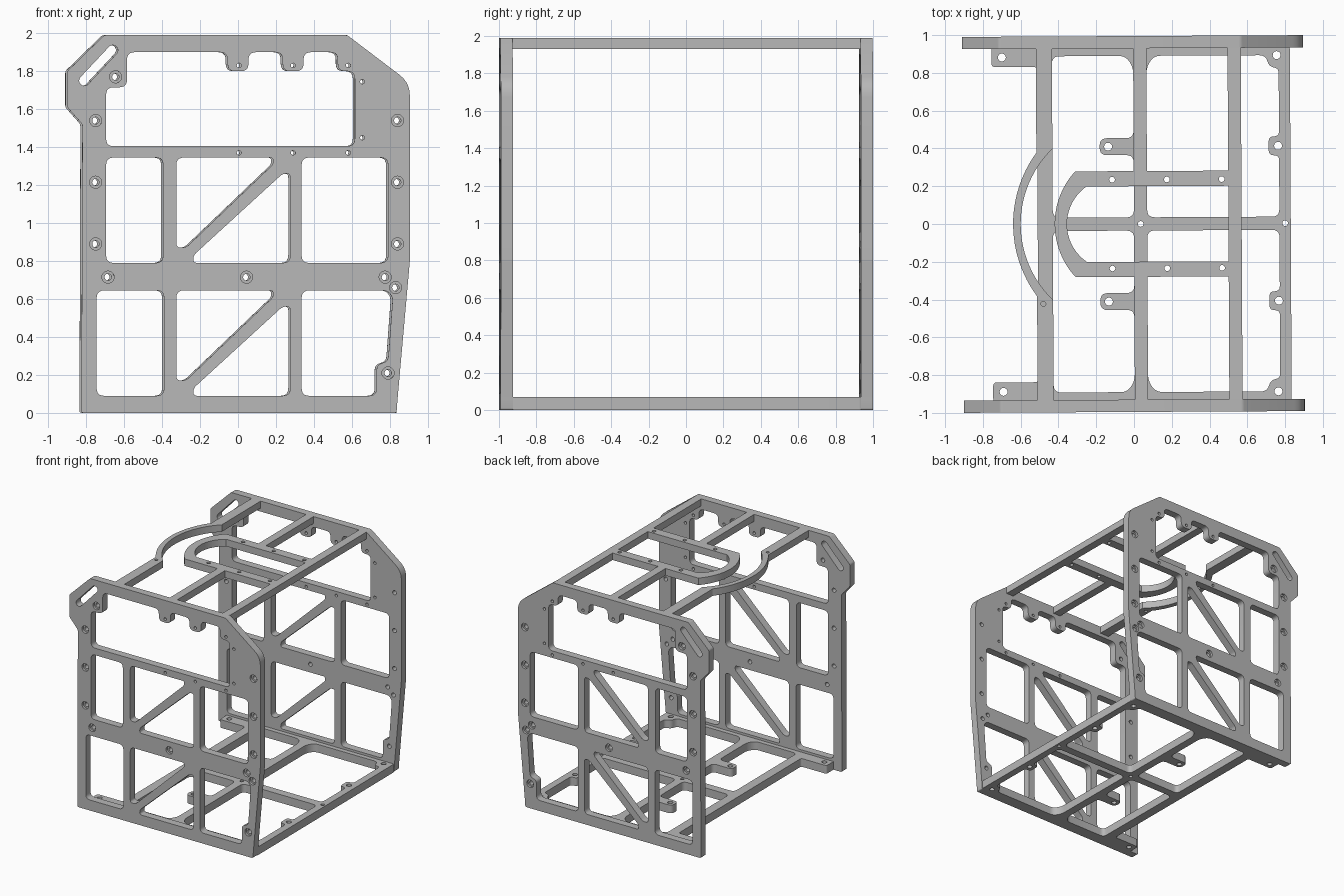
import bpy
import bmesh
import math
from mathutils import Matrix, Vector

if "Cube" in bpy.data.objects:
    bpy.data.objects.remove(bpy.data.objects["Cube"])

SKEW = Matrix.Rotation(math.radians(0.3), 4, "Z")
UPRIGHT = Matrix.Rotation(math.radians(90), 4, "X")

grey = bpy.data.materials.new("machined grey")
grey.use_nodes = True
grey.diffuse_color = (0.48, 0.48, 0.48, 1)
grey.node_tree.nodes["Principled BSDF"].inputs["Base Color"].default_value = (0.48, 0.48, 0.48, 1)


# ---- 2D outline helpers
def rounded(points, radius=0.035, steps=5):
    """Polygon with each corner eased by a short curve."""
    out = []
    for i, p in enumerate(points):
        p = Vector(p)
        a, b = Vector(points[i - 1]) - p, Vector(points[(i + 1) % len(points)]) - p
        r = min(radius, a.length * 0.49, b.length * 0.49)
        a, b = p + a.normalized() * r, p + b.normalized() * r
        for k in range(steps + 1):
            t = k / steps
            out.append(a * (1 - t) ** 2 + p * 2 * t * (1 - t) + b * t * t)
    return out


def rect(x0, y0, x1, y1):
    return [(x0, y0), (x1, y0), (x1, y1), (x0, y1)]


def circle(c, r, n=20):
    return [(c[0] + r * math.cos(math.tau * k / n), c[1] + r * math.sin(math.tau * k / n)) for k in range(n)]


def slot(a, b, r, n=10):
    a, b = Vector(a), Vector(b)
    turn = math.atan2(b.y - a.y, b.x - a.x) + math.pi / 2
    return [c + r * Vector((math.cos(turn + s + math.pi * k / n), math.sin(turn + s + math.pi * k / n)))
            for c, s in ((a, 0), (b, math.pi)) for k in range(n + 1)]


def bow(x, half, sag, n=24):
    """Arc bulging to -x, from y=+half to y=-half."""
    radius = (half * half + sag * sag) / (2 * sag)
    span = math.asin(half / radius)
    cx = x - sag + radius
    return [(cx - radius * math.cos(span - 2 * span * k / n), radius * math.sin(span - 2 * span * k / n))
            for k in range(n + 1)]


def flip(points):
    return [(p[0], -p[1]) for p in points]


# ---- flat slab from an outline and its openings
def slab(name, loops, thick, matrix):
    curve = bpy.data.curves.new(name, "CURVE")
    curve.dimensions, curve.fill_mode, curve.extrude = "2D", "BOTH", thick / 2
    for loop in loops:
        s = curve.splines.new("POLY")
        s.points.add(len(loop) - 1)
        for point, p in zip(s.points, loop):
            point.co = (p[0], p[1], 0, 1)
        s.use_cyclic_u = True
    temp = bpy.data.objects.new(name + " path", curve)
    bpy.context.collection.objects.link(temp)
    deps = bpy.context.evaluated_depsgraph_get()
    mesh = bpy.data.meshes.new_from_object(temp.evaluated_get(deps))
    bpy.data.objects.remove(temp)
    bm = bmesh.new()
    bm.from_mesh(mesh)
    bmesh.ops.remove_doubles(bm, verts=bm.verts, dist=0.0001)
    bmesh.ops.recalc_face_normals(bm, faces=bm.faces)
    bm.to_mesh(mesh)
    bm.free()
    mesh.materials.clear()
    mesh.materials.append(grey)
    obj = bpy.data.objects.new(name, mesh)
    bpy.context.collection.objects.link(obj)
    obj.matrix_world = SKEW @ matrix
    return obj


def bake_cut(obj, cutter):
    mod = obj.modifiers.new("recess", "BOOLEAN")
    mod.operation, mod.solver, mod.object = "DIFFERENCE", "EXACT", cutter
    deps = bpy.context.evaluated_depsgraph_get()
    mesh = bpy.data.meshes.new_from_object(obj.evaluated_get(deps))
    obj.modifiers.clear()
    obj.data = mesh
    bpy.data.objects.remove(cutter)


def at(x, y, z):
    return Matrix.Translation((x, y, z))


# ---- end plates: outline, windows, braces and screw holes
plate_edge = rounded([(-0.83, 0), (0.83, 0), (0.835, 0.07), (0.9, 0.8), (0.9, 1.74), (0.57, 1.99),
                      (-0.71, 1.99), (-0.905, 1.8), (-0.905, 1.61), (-0.825, 1.52)], 0.012)
# ease the upper shoulder more than the other corners
plate_edge = [p for p in plate_edge if (Vector(p) - Vector((0.9, 1.74))).length > 0.02]
shoulder = rounded([(0.9, 1.6), (0.9, 1.74), (0.7, 1.89)], 0.07)[6:12]
first = next(i for i, p in enumerate(plate_edge) if p[1] > 1.9)
plate_edge[first:first] = shoulder

bosses = []
for x in (-0.005, 0.285):
    bosses += [(x - 0.055, 1.9), (x - 0.055, 1.8), (x + 0.055, 1.8), (x + 0.055, 1.9)]
windows = [
    [(-0.7, 1.405), (-0.7, 1.715), (-0.59, 1.715), (-0.59, 1.9)] + bosses
    + [(0.52, 1.9), (0.52, 1.8), (0.61, 1.8), (0.61, 1.405)],
    rect(-0.7, 0.79, -0.4, 1.345),
    rect(0.33, 0.79, 0.785, 1.345),
    rect(-0.75, 0.09, -0.395, 0.645),
    [(0.33, 0.09), (0.725, 0.09), (0.725, 0.255), (0.785, 0.27), (0.81, 0.61), (0.78, 0.645), (0.33, 0.645)],
]
for base in (0.09, 0.79):  # paired triangles either side of each diagonal brace
    top = base + 0.555
    windows.append([(-0.33, top), (0.18, top), (0.18, top - 0.035), (-0.28, base + 0.08), (-0.33, base + 0.08)])
    windows.append([(-0.24, base), (0.27, base), (0.27, top - 0.085), (0.23, top - 0.085), (-0.24, base + 0.04)])

screws = [(x, z) for x in (-0.755, 0.835) for z in (0.89, 1.215, 1.54)]
screws += [(-0.69, 0.715), (0.04, 0.715), (0.77, 0.715), (0.825, 0.66), (-0.65, 1.77), (0.785, 0.21)]
pins = [(x, z) for x in (0, 0.285, 0.575) for z in (1.37, 1.83)] + [(0.65, 1.45), (0.65, 1.745)]

plate_loops = [plate_edge, slot((-0.815, 1.75), (-0.665, 1.91), 0.027)]
plate_loops += [rounded(w, 0.04) for w in windows]
plate_loops += [circle(c, 0.018) for c in screws] + [circle(c, 0.012) for c in pins]

parts = []
for name, side in (("front_plate", -1), ("back_plate", 1)):
    plate = slab(name, plate_loops, 0.065, at(0, side * 0.9625, 0) @ UPRIGHT)
    recess = slab(name + "_recess", [circle(c, 0.032) for c in screws], 0.04, at(0, side * 0.995, 0) @ UPRIGHT)
    recess.hide_render = True
    bake_cut(plate, recess)
    parts.append(plate)

# ---- bottom frame: outline with mounting tabs, four bays, screw holes
half_edge = [(0.83, 0.94), (-0.75, 0.94), (-0.75, 0.835), (-0.51, 0.835)]
bottom_edge = rounded(half_edge + flip(half_edge)[::-1], 0.02)
bay_left = [(-0.43, 0.035), (0, 0.035), (0, 0.365), (-0.18, 0.365), (-0.18, 0.455), (0, 0.455),
            (0, 0.83), (-0.04, 0.89), (-0.43, 0.89)]
bay_right = [(0.07, 0.035), (0.77, 0.035), (0.77, 0.36), (0.715, 0.36), (0.715, 0.46), (0.77, 0.46),
             (0.77, 0.82), (0.72, 0.83), (0.7, 0.89), (0.11, 0.89), (0.07, 0.83)]
bottom_loops = [bottom_edge, circle((0.035, 0), 0.015), circle((0.8, 0), 0.015)]
for bay in (bay_left, bay_right):
    bottom_loops += [rounded(bay, 0.04), rounded(flip(bay), 0.04)]
for c in ((-0.695, 0.885), (-0.135, 0.41), (0.76, 0.89), (0.765, 0.41)):
    bottom_loops += [circle(c, 0.021), flip(circle(c, 0.021))]
parts.append(slab("bottom_frame", bottom_loops, 0.07, at(0, 0, 0.035)))

# ---- top frame: straight beam, stub beams, looped rail and bowed beam
TOP = at(0, 0, 1.96)
parts.append(slab("top_beam", [rect(0.5, -0.935, 0.57, 0.935)], 0.06, TOP))
for name, y0, y1 in (("front_stub", -0.935, -0.28), ("back_stub", 0.28, 0.935)):
    parts.append(slab(name, [rect(0, y0, 0.07, y1)], 0.06, TOP))

outer = [(0.5, 0.28)] + bow(-0.31, 0.28, 0.11) + [(0.5, -0.28)]
inner = [(0.5, 0.2)] + bow(-0.25, 0.2, 0.105) + [(0.5, -0.2)]
rail_pins = [circle((x, y), 0.015) for x in (-0.115, 0.175, 0.465) for y in (-0.235, 0.235)]
parts.append(slab("looped_rail", [outer + inner[::-1]] + rail_pins, 0.06, TOP))

outer = [(-0.515, 0.935)] + bow(-0.515, 0.38, 0.125) + [(-0.515, -0.935)]
inner = [(-0.43, 0.935)] + bow(-0.43, 0.4, 0.17) + [(-0.43, -0.935)]
parts.append(slab("bowed_beam", [outer + inner[::-1], circle((-0.482, -0.33 - 0.09), 0.013)], 0.06, TOP))

# ---- smooth the curved walls, keep edges sharp
bpy.ops.object.select_all(action="DESELECT")
for obj in parts:
    obj.select_set(True)
bpy.context.view_layer.objects.active = parts[0]
bpy.ops.object.shade_smooth_by_angle(angle=math.radians(30))
